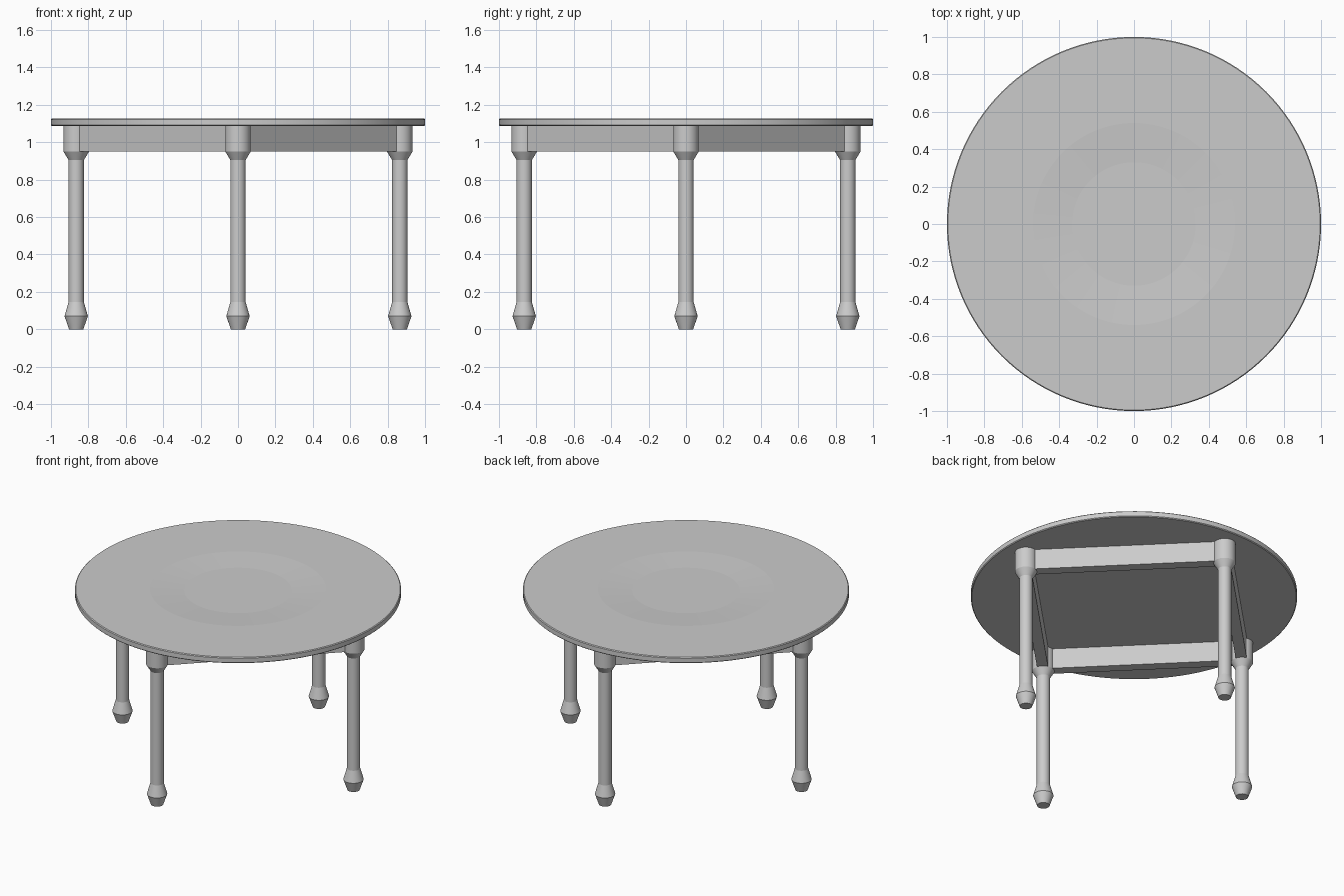
import bpy, bmesh, math
from mathutils import Matrix, Vector

if "Cube" in bpy.data.objects:
    bpy.data.objects.remove(bpy.data.objects["Cube"])

LEG_R = 0.865      # distance of each leg from the centre


def add_object(name, bm, smooth_deg=None):
    bmesh.ops.recalc_face_normals(bm, faces=bm.faces)
    me = bpy.data.meshes.new(name)
    bm.to_mesh(me)
    bm.free()
    ob = bpy.data.objects.new(name, me)
    bpy.context.collection.objects.link(ob)
    if smooth_deg:
        bpy.ops.object.select_all(action='DESELECT')
        ob.select_set(True)
        bpy.context.view_layer.objects.active = ob
        bpy.ops.object.shade_smooth_by_angle(angle=math.radians(smooth_deg))
    return ob


def lathe(name, profile, sides, smooth_deg):
    """Revolve (radius, z) points around z; the ends are capped."""
    bm = bmesh.new()
    rings = []
    for r, z in profile:
        rings.append([bm.verts.new((r * math.cos(2 * math.pi * i / sides),
                                    r * math.sin(2 * math.pi * i / sides), z))
                      for i in range(sides)])
    for a, b in zip(rings, rings[1:]):
        for i in range(sides):
            j = (i + 1) % sides
            bm.faces.new((a[i], a[j], b[j], b[i]))
    bm.faces.new(rings[0])
    bm.faces.new(rings[-1])
    return add_object(name, bm, smooth_deg)


# Round top with a very shallow dished centre
lathe("table_top", [(0.995, 1.087), (1.0, 1.092), (1.0, 1.122), (0.995, 1.127),
                    (0.54, 1.127), (0.33, 1.115)], 128, 3)

# Turned legs: tapered foot, straight shaft, collar block
leg_profile = [(0.038, 0), (0.0625, 0.07), (0.041, 0.145), (0.041, 0.905),
               (0.068, 0.95), (0.068, 1.088)]
for i, side in enumerate(("right", "back", "left", "front")):
    a = i * math.pi / 2
    leg = lathe(side + "_leg", leg_profile, 48, 10)
    leg.location = (LEG_R * math.cos(a), LEG_R * math.sin(a), 0)

# Apron rails joining neighbouring legs
length = LEG_R * math.sqrt(2) - 0.08
for i, side in enumerate(("back_right", "back_left", "front_left", "front_right")):
    a = math.pi / 4 + i * math.pi / 2
    d = LEG_R / math.sqrt(2)
    bm = bmesh.new()
    bmesh.ops.create_cube(bm, size=1, matrix=Matrix.Diagonal((0.068, length, 0.138, 1)))
    rail = add_object(side + "_apron", bm)
    rail.location = Vector((d * math.cos(a), d * math.sin(a), 1.019))
    rail.rotation_euler.z = a
